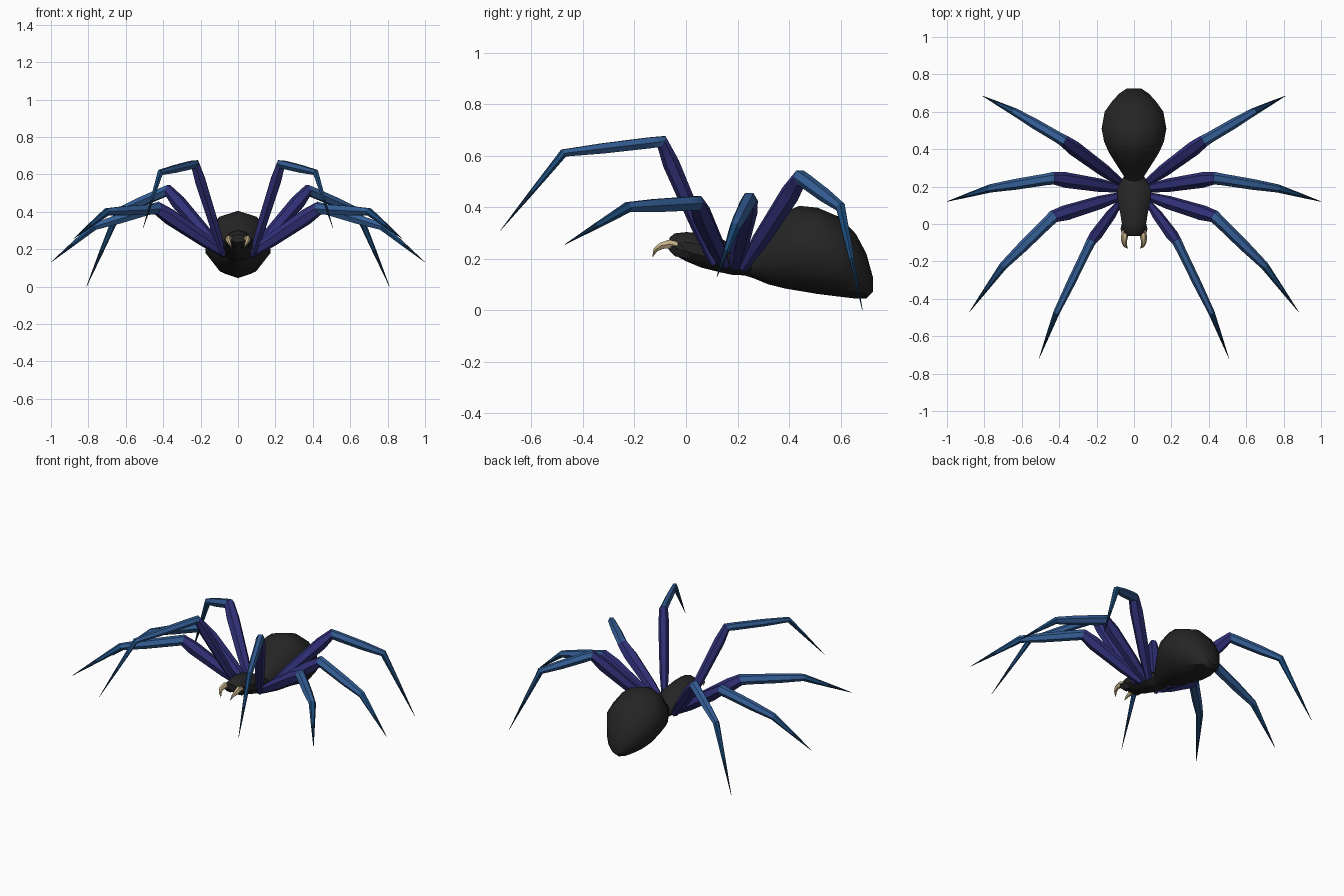
import bpy, bmesh, math
from mathutils import Vector

old = bpy.data.objects.get("Cube")
if old:
    bpy.data.objects.remove(old, do_unlink=True)


def material(name, rgb, rough=0.7):
    m = bpy.data.materials.new(name)
    m.use_nodes = True
    m.diffuse_color = (*rgb, 1)
    node = m.node_tree.nodes["Principled BSDF"]
    node.inputs["Base Color"].default_value = (*rgb, 1)
    node.inputs["Roughness"].default_value = rough
    return m


BLACK = material("body black", (0.018, 0.018, 0.018))
PURPLE = material("femur purple", (0.03, 0.03, 0.19))
BLUE = material("shin blue", (0.035, 0.115, 0.31))
NAVY = material("foot navy", (0.012, 0.07, 0.19))
DARK = material("claw dark navy", (0.006, 0.028, 0.07))
IVORY = material("fang ivory", (0.56, 0.44, 0.25))


def loft(name, rings, mats, band_mats=None, angle=40):
    """Skin a list of point rings, closing both ends."""
    bm = bmesh.new()
    vs = [[bm.verts.new(p) for p in ring] for ring in rings]
    n = len(vs[0])
    for i in range(len(vs) - 1):
        for k in range(n):
            f = bm.faces.new((vs[i][k], vs[i][(k + 1) % n],
                              vs[i + 1][(k + 1) % n], vs[i + 1][k]))
            f.material_index = band_mats[i] if band_mats else 0
    bm.faces.new(vs[0])
    end = bm.faces.new(vs[-1])
    end.material_index = band_mats[-1] if band_mats else 0
    bmesh.ops.recalc_face_normals(bm, faces=bm.faces)
    mesh = bpy.data.meshes.new(name)
    bm.to_mesh(mesh)
    bm.free()
    ob = bpy.data.objects.new(name, mesh)
    bpy.context.collection.objects.link(ob)
    for m in mats:
        mesh.materials.append(m)
    bpy.ops.object.select_all(action="DESELECT")
    ob.select_set(True)
    bpy.context.view_layer.objects.active = ob
    bpy.ops.object.shade_smooth_by_angle(angle=math.radians(angle))
    return ob


def body(name, sections, sides=10):
    """Sections along y: (y, half width, bottom z, top z)."""
    rings = []
    for y, w, lo, hi in sections:
        mid, half = (lo + hi) / 2, (hi - lo) / 2
        turns = [math.tau * k / sides - math.pi / 2 for k in range(sides)]
        rings.append([(w * math.cos(a), y, mid + half * math.sin(a)) for a in turns])
    return loft(name, rings, [BLACK])


def tube(name, points, radii, mats, band_mats=None, sides=6, angle=40):
    """Tapered limb with mitred joints."""
    pts = [Vector(p) for p in points]
    side = (pts[-1] - pts[0]).cross(Vector((0, 0, 1))).normalized()
    rings = []
    for i, (p, r) in enumerate(zip(pts, radii)):
        before = (p - pts[i - 1]).normalized() if i else Vector()
        after = (pts[i + 1] - p).normalized() if i < len(pts) - 1 else Vector()
        t = (before + after).normalized()
        u = (side - t * side.dot(t)).normalized()
        v = t.cross(u)
        turns = [math.tau * k / sides for k in range(sides)]
        rings.append([p + r * (math.cos(a) * u + math.sin(a) * v) for a in turns])
    return loft(name, rings, mats, band_mats, angle)


# Abdomen and head section
body("abdomen", [
    (0.21, 0.035, 0.14, 0.20), (0.26, 0.06, 0.125, 0.25), (0.32, 0.10, 0.10, 0.32),
    (0.38, 0.14, 0.085, 0.38), (0.44, 0.168, 0.075, 0.405), (0.51, 0.182, 0.063, 0.398),
    (0.60, 0.165, 0.052, 0.36), (0.66, 0.12, 0.045, 0.295), (0.70, 0.08, 0.045, 0.22),
    (0.725, 0.04, 0.07, 0.13)])
body("head_section", [
    (-0.065, 0.04, 0.235, 0.28), (-0.045, 0.055, 0.215, 0.298), (0.0, 0.068, 0.19, 0.303),
    (0.06, 0.078, 0.165, 0.30), (0.12, 0.09, 0.15, 0.285), (0.18, 0.095, 0.137, 0.255),
    (0.23, 0.075, 0.135, 0.22), (0.28, 0.035, 0.14, 0.20)])

# Legs: hip, knee, ankle, tip, thickness
legs = {
    "front": [(0.08, 0.11, 0.18), (0.23, -0.095, 0.655), (0.415, -0.475, 0.61),
              (0.508, -0.72, 0.31), 0.78],
    "second": [(0.07, 0.15, 0.175), (0.43, 0.04, 0.415), (0.70, -0.225, 0.40),
               (0.88, -0.47, 0.255), 1.0],
    "third": [(0.07, 0.19, 0.17), (0.43, 0.245, 0.425), (0.77, 0.19, 0.32),
              (1.0, 0.12, 0.13), 1.0],
    "rear": [(0.07, 0.22, 0.165), (0.375, 0.445, 0.515), (0.64, 0.60, 0.40),
             (0.81, 0.685, 0.0), 0.95],
}
for label, (hip, knee, ankle, tip, thick) in legs.items():
    for s, word in ((1, "left"), (-1, "right")):
        h, k, a, t = [Vector((s * p[0], p[1], p[2])) for p in (hip, knee, ankle, tip)]
        path = [h, h.lerp(k, 0.3), h.lerp(k, 0.82), k, k.lerp(a, 0.12),
                k.lerp(a, 0.6), a, a.lerp(t, 0.5), t]
        radii = [0.022, 0.036, 0.042, 0.034, 0.031, 0.029, 0.022, 0.012, 0.001]
        tube(f"{label}_leg_{word}", path, [r * thick for r in radii],
             [PURPLE, BLUE, NAVY, DARK], [0, 0, 0, 1, 1, 1, 2, 3])

# Jaws and fangs
for s, word in ((1, "left"), (-1, "right")):
    tube(f"jaw_{word}", [(s * 0.035, 0.02, 0.22), (s * 0.04, -0.03, 0.235),
                         (s * 0.046, -0.06, 0.25)], [0.025, 0.032, 0.018], [BLACK])
    tube(f"fang_{word}", [(s * 0.044, -0.035, 0.25), (s * 0.05, -0.065, 0.257),
                          (s * 0.053, -0.095, 0.25), (s * 0.046, -0.118, 0.235),
                          (s * 0.034, -0.13, 0.207)],
         [0.018, 0.019, 0.015, 0.010, 0.001], [IVORY])
